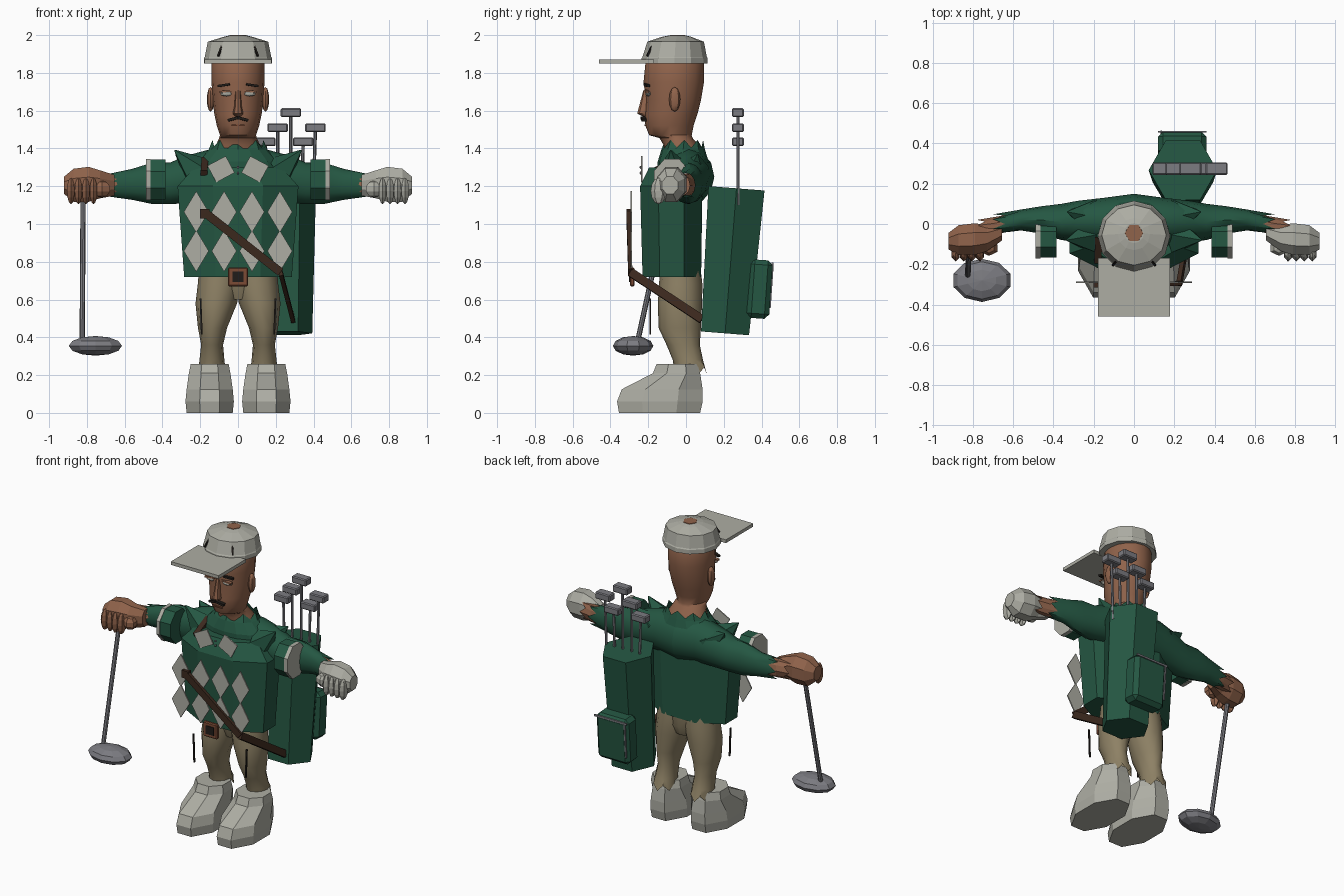
import bpy, bmesh
from math import cos, sin, pi, radians
from mathutils import Matrix, Vector, Euler

old = bpy.data.objects.get("Cube")
if old:
    bpy.data.objects.remove(old)


def material(name, r, g, b):
    m = bpy.data.materials.new(name)
    m.use_nodes = True
    m.diffuse_color = (r, g, b, 1)
    m.node_tree.nodes["Principled BSDF"].inputs["Base Color"].default_value = (r, g, b, 1)
    return m


GREEN = material("sweater_green", .018, .095, .055)
GREY = material("light_grey", .42, .42, .37)
SKIN = material("skin", .28, .125, .07)
KHAKI = material("khaki", .27, .22, .13)
METAL = material("metal_grey", .2, .2, .22)
STRAP = material("dark_leather", .045, .022, .013)
BUCKLE = material("buckle_brown", .2, .07, .035)
BLACK = material("near_black", .015, .012, .01)


def finish(name, bm, mat, smooth=False):
    bmesh.ops.recalc_face_normals(bm, faces=bm.faces)
    me = bpy.data.meshes.new(name)
    bm.to_mesh(me)
    bm.free()
    me.materials.append(mat)
    if smooth:
        me.shade_smooth()
        me.set_sharp_from_angle(angle=radians(40))
    ob = bpy.data.objects.new(name, me)
    bpy.context.collection.objects.link(ob)
    return ob


def loft(name, mat, rings, n=12, axis="z", side=1, phase=0, jag=0, smooth=False):
    """Skin rings (position, centre u, centre v, radius u, radius v); jag tears the last ring."""
    bm = bmesh.new()
    loops = []
    for k, (t, u, v, ru, rv) in enumerate(rings):
        loop = []
        for i in range(n):
            a = 2 * pi * i / n + phase
            p, q = u + ru * cos(a), v + rv * sin(a)
            tt = t + (jag * (-1) ** i if k == len(rings) - 1 else 0)
            co = (side * p, q, tt) if axis == "z" else (side * tt, p, q)
            loop.append(bm.verts.new(co))
        loops.append(loop)
    for a, b in zip(loops, loops[1:]):
        for i in range(n):
            j = (i + 1) % n
            bm.faces.new((a[i], a[j], b[j], b[i]))
    bm.faces.new(loops[0])
    if not jag:
        bm.faces.new(loops[-1])
    return finish(name, bm, mat, smooth)


def box(name, mat, loc, size, rot=(0, 0, 0), bevel=0):
    bm = bmesh.new()
    m = Matrix.LocRotScale(Vector(loc), Euler([radians(r) for r in rot]), Vector(size))
    bmesh.ops.create_cube(bm, size=1, matrix=m)
    if bevel:
        bmesh.ops.bevel(bm, geom=bm.edges[:], offset=bevel, segments=1, affect="EDGES")
    return finish(name, bm, mat)


def ball(name, mat, loc, size, u=10, v=6, smooth=False):
    bm = bmesh.new()
    m = Matrix.LocRotScale(Vector(loc), None, Vector(size))
    bmesh.ops.create_uvsphere(bm, u_segments=u, v_segments=v, radius=1, matrix=m)
    return finish(name, bm, mat, smooth)


def rod(name, mat, a, b, r1, r2, n=8):
    a, b = Vector(a), Vector(b)
    d = b - a
    m = Matrix.Translation((a + b) / 2) @ d.to_track_quat("Z", "Y").to_matrix().to_4x4()
    bm = bmesh.new()
    bmesh.ops.create_cone(bm, cap_ends=True, segments=n, radius1=r1, radius2=r2,
                          depth=d.length, matrix=m)
    return finish(name, bm, mat)


def band(name, mat, a, b, normal, width, thick):
    a, b = Vector(a), Vector(b)
    z = (b - a).normalized()
    x = Vector(normal).cross(z).normalized()
    y = z.cross(x)
    m = Matrix((x, y, z)).transposed().to_4x4()
    bm = bmesh.new()
    bmesh.ops.create_cube(bm, size=1, matrix=Matrix.Translation((a + b) / 2) @ m
                          @ Matrix.Diagonal((width, thick, (b - a).length, 1)))
    return finish(name, bm, mat)


# Head and neck: (height, front, back, half width)
profile = [(1.28, -.1, .11, .15), (1.36, -.12, .1, .15), (1.42, -.12, .065, .115),
           (1.455, -.14, .035, .1), (1.47, -.195, .03, .095), (1.52, -.215, .04, .112),
           (1.58, -.22, .06, .125), (1.66, -.212, .08, .135), (1.75, -.225, .095, .14),
           (1.85, -.215, .095, .14), (1.93, -.17, .06, .1)]
loft("head", SKIN, [(z, 0, (f + b) / 2, w, (b - f) / 2) for z, f, b, w in profile], 16, smooth=True)
loft("nose", SKIN, [(1.57, 0, -.21, .018, .02), (1.585, 0, -.22, .028, .038),
                    (1.62, 0, -.215, .02, .034), (1.71, 0, -.21, .013, .015)], 8, smooth=True)
for s, lr in ((-1, "right"), (1, "left")):
    ball(lr + "_ear", SKIN, (s * .145, -.06, 1.66), (.02, .03, .065), 8, 6, True)
    ball(lr + "_eye", GREY, (s * .06, -.2, 1.69), (.036, .015, .014))
    box(lr + "_eyelid", SKIN, (s * .06, -.207, 1.703), (.075, .022, .01), (0, s * 6, 0))
    box(lr + "_eyebrow", BLACK, (s * .075, -.208, 1.735), (.065, .02, .012), (0, s * 8, s * 15))
    box(lr + "_moustache", BLACK, (s * .026, -.225, 1.556), (.056, .025, .014), (0, s * 14, s * 8))
box("mouth", BUCKLE, (0, -.217, 1.522), (.07, .008, .008))

# Cap
loft("cap_crown", GREY, [(1.85, 0, -.06, .18, .175), (1.878, 0, -.06, .18, .175),
                         (1.885, 0, -.06, .176, .17), (1.965, 0, -.055, .16, .15),
                         (1.99, 0, -.05, .08, .08), (1.997, 0, -.045, .05, .05)], 12)
loft("cap_top", SKIN, [(1.97, 0, -.045, .05, .05), (2, 0, -.045, .045, .045)], 6)
box("cap_brim", GREY, (0, -.315, 1.86), (.355, .29, .022))
for s in (-1, 1):
    band("cap_seam", BLACK, (s * .105, -.205, 1.89), (s * .08, -.175, 1.955), (s * .5, -1, .3), .01, .01)

# Sweater body, collar and sleeves
k = 1 / cos(pi / 8)
loft("sweater_body", GREEN, [(.72, 0, -.075, .285 * k, .155 * k), (1.2, 0, -.078, .32 * k, .165 * k),
                             (1.3, 0, -.06, .23 * k, .135 * k)], 8, phase=pi / 8)
loft("torn_collar", GREEN, [(1.24, 0, -.01, .26, .14), (1.33, 0, -.015, .22, .135),
                            (1.395, 0, -.015, .155, .115), (1.425, 0, -.01, .135, .1)], 16, jag=.02)
for s, lr in ((-1, "right"), (1, "left")):
    loft(lr + "_sleeve", GREEN, [(0, .02, 1.25, .13, .15), (.15, .015, 1.255, .115, .14),
                                 (.28, .015, 1.235, .1, .125), (.36, .01, 1.215, .09, .11),
                                 (.46, .02, 1.215, .068, .108), (.56, .02, 1.21, .052, .082),
                                 (.67, .0, 1.205, .048, .066)], 12, "x", s, jag=.03, smooth=True)
    for y, tip in ((-.06, (s * .335, -.08, 1.39)), (.04, (s * .33, .06, 1.37))):
        rod(lr + "_shoulder_tear", GREEN, (s * .22, y, 1.28), tip, .09, .004, 5)
    loft(lr + "_armband", GREEN, [(.385, -.075, 1.235, .1, .115), (.465, -.075, 1.235, .1, .115)],
         8, "x", s, pi / 8)
    loft(lr + "_armband_trim", GREY, [(.463, -.075, 1.235, .103, .118), (.488, -.075, 1.235, .103, .118)],
         8, "x", s, pi / 8)
    loft(lr + "_wrist", SKIN, [(.58, .015, 1.21, .04, .06), (.69, -.01, 1.205, .045, .058),
                               (.76, -.02, 1.205, .04, .055)], 10, "x", s, jag=.02)
    # Fists, the left one gloved
    hand = SKIN if s < 0 else GREY
    loft(lr + "_hand", hand, [(.655, -.04, 1.205, .045, .06), (.73, -.07, 1.21, .07, .08),
                              (.79, -.075, 1.21, .085, .1), (.87, -.08, 1.205, .08, .095),
                              (.92, -.085, 1.205, .045, .05)], 8, "x", s, pi / 8)
    for i in range(4):
        ball(lr + "_finger", hand, (s * (.765 + .04 * i), -.145, 1.175), (.023, .042, .07), 6, 6)
    ball(lr + "_thumb", hand, (s * .72, -.12, 1.185), (.05, .04, .045), 6, 5)

    # Trousers and shoes
    loft(lr + "_trouser_leg", KHAKI, [(.78, .09, -.03, .115, .105), (.68, .1, -.028, .113, .115),
                                      (.58, .115, -.032, .11, .117), (.45, .135, -.033, .077, .112),
                                      (.36, .137, -.015, .058, .088), (.28, .138, .01, .066, .08),
                                      (.225, .138, .025, .07, .085)], 12, side=s, jag=.02, smooth=True)
    box(lr + "_trouser_crease", BLACK, (s * .195, -.19, .51), (.009, .009, .19), (0, s * 2, 0))
    sections = [(0, -.355, .075, .122), (.06, -.365, .088, .128), (.125, -.34, .088, .122),
                (.21, -.175, .075, .11), (.26, -.155, .06, .1)]
    loft(lr + "_shoe", GREY, [(z, .15, (f + b) / 2, w * k, (b - f) / 2 * k) for z, f, b, w in sections],
         8, side=s, phase=pi / 8)
    # Collar flaps
    box(lr + "_collar_flap", GREY, (s * .09, -.235, 1.29), (.11, .008, .1), (0, s * 28, 0))
loft("trouser_seat", KHAKI, [(.6, 0, -.02, .08, .08), (.66, 0, -.02, .16, .1),
                             (.78, 0, -.03, .205, .11)], 12, smooth=True)

# Argyle pattern, buttons and buckle
for row in range(2):
    for col in range(4):
        bm = bmesh.new()
        m = (Matrix.Translation((-.221 + .1475 * col, -.29, .857 + .207 * row))
             @ Matrix.Rotation(pi / 2, 4, "X") @ Matrix.Diagonal((.066, .11, .008, 1)))
        bmesh.ops.create_cone(bm, cap_ends=True, segments=4, radius1=1, radius2=1, depth=1, matrix=m)
        finish("argyle_diamond", bm, GREY)
for z in (1.27, 1.3):
    ball("collar_button", METAL, (0, -.24, z), (.008, .006, .008), 6, 4)
box("buckle", BUCKLE, (0, -.285, .72), (.105, .025, .1), bevel=.006)
box("buckle_centre", BLACK, (0, -.298, .72), (.06, .008, .055))

# Shoulder strap
path = [(-.175, -.305, 1.06), (.225, -.295, .745), (.29, .085, .495)]
band("strap_front", STRAP, path[0], path[1], (0, -1, 0), .045, .022)
band("strap_side", STRAP, path[1], path[2], (1, -.2, .3), .045, .022)
band("strap_shoulder", STRAP, (-.175, -.06, 1.34), (-.18, -.19, 1.27), (0, -1, 1), .035, .03)
box("strap_clip", STRAP, (-.175, -.3, 1.055), (.05, .03, .05))

# Golf bag with pocket and clubs
bag = loft("golf_bag", GREEN, [(-.385, 0, 0, .15, .147), (.385, 0, 0, .17, .172)], 6)
bag.location = (.243, .237, .805)
bag.rotation_euler.x = radians(-4.5)
box("bag_pocket", GREEN, (.24, .39, .655), (.24, .12, .31), (-4, 0, 0), .025)
box("pocket_zip_top", METAL, (.24, .458, .79), (.24, .009, .012))
box("pocket_zip_side", METAL, (.135, .452, .67), (.009, .009, .23), (-4, 0, 0))
for x, z in ((.145, 1.435), (.21, 1.51), (.28, 1.59), (.345, 1.435), (.41, 1.51)):
    rod("club_shaft", METAL, (.245 + (x - .245) * .92, .275, 1.1), (x, .275, z), .009, .009, 6)
    box("club_head", METAL, (x, .275, z), (.108, .062, .046), bevel=.006)

# Driver in the right hand
rod("driver_shaft", METAL, (-.82, -.085, 1.16), (-.825, -.26, .36), .014, .014)
ball("driver_head", METAL, (-.755, -.28, .355), (.148, .107, .052), 10, 6)
